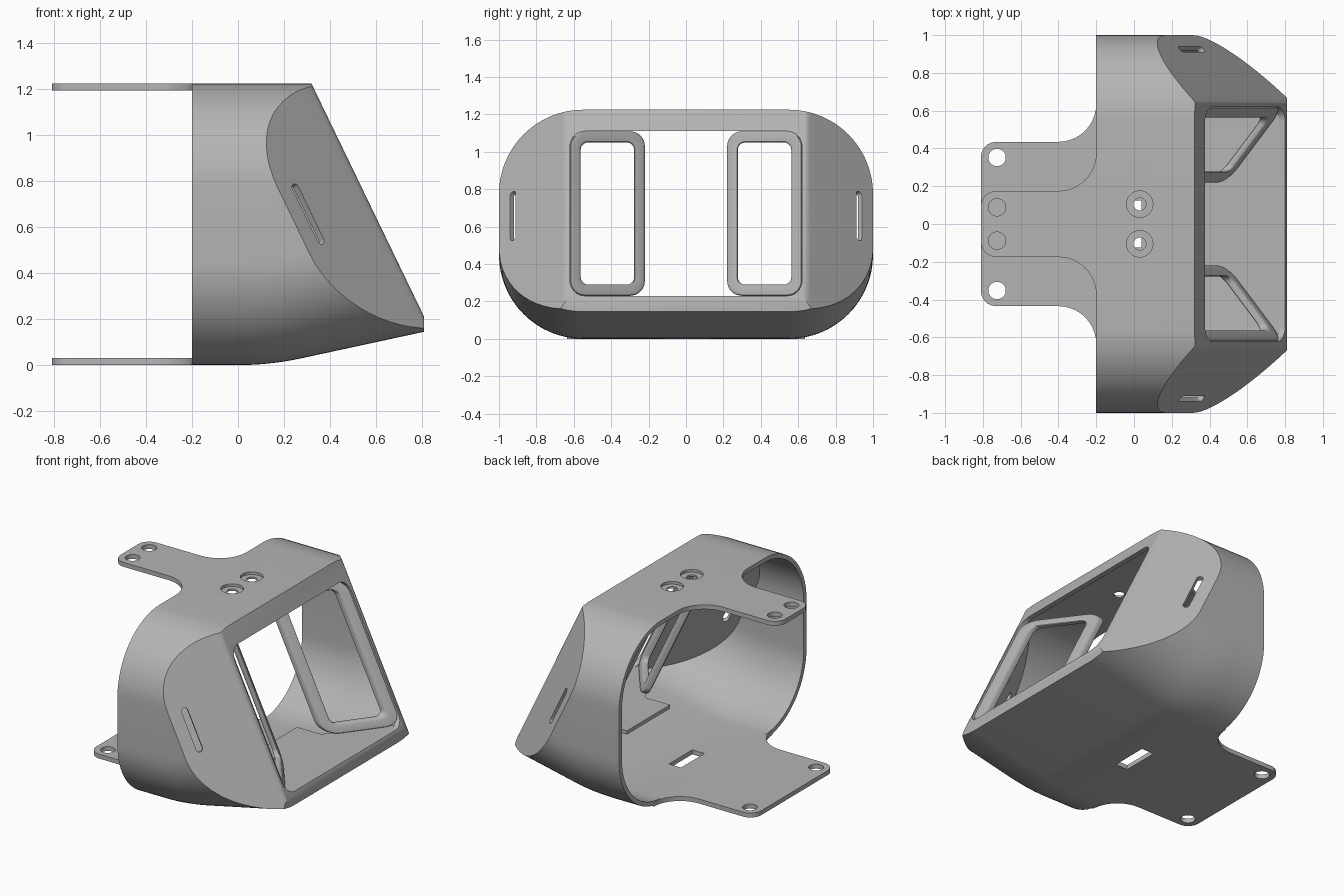
import bpy, bmesh
from math import sin, cos, pi, radians
from mathutils import Vector, Matrix

cube = bpy.data.objects.get("Cube")
if cube:
    bpy.data.objects.remove(cube)

grey = bpy.data.materials.new("plain_grey")
grey.use_nodes = True
grey.diffuse_color = (0.46, 0.46, 0.46, 1)
grey.node_tree.nodes["Principled BSDF"].inputs["Base Color"].default_value = (0.46, 0.46, 0.46, 1)

WALL = 0.03
SLOPE = 0.483          # forward lean of the front face
FOLD = 0.645           # half width where cheeks meet the front face
FRONT_N = Vector((1, 0, SLOPE)).normalized()


def front_x(z):
    return 0.32 + SLOPE * (1.225 - z)


def cheek_normal(side):
    return Vector((0.97, side, 0.97 * SLOPE)).normalized()


def arc(cx, cy, r, start, end, n=10):
    angles = [radians(start + (end - start) * i / n) for i in range(n + 1)]
    return [(cx + r * cos(a), cy + r * sin(a)) for a in angles]


def rounded_rect(a, b, r, n=8, cx=0, cy=0):
    pts = []
    for i, (sx, sy) in enumerate([(1, 1), (-1, 1), (-1, -1), (1, -1)]):
        pts += arc(cx + sx * (a - r), cy + sy * (b - r), r, i * 90, i * 90 + 90, n)
    return pts


def finish(bm, name):
    bmesh.ops.recalc_face_normals(bm, faces=bm.faces)
    mesh = bpy.data.meshes.new(name)
    bm.to_mesh(mesh)
    bm.free()
    mesh.materials.append(grey)
    ob = bpy.data.objects.new(name, mesh)
    bpy.context.collection.objects.link(ob)
    return ob


def activate(ob):
    bpy.ops.object.select_all(action='DESELECT')
    ob.select_set(True)
    bpy.context.view_layer.objects.active = ob


def smooth(ob):
    activate(ob)
    bpy.ops.object.shade_smooth_by_angle(angle=radians(30))


def loft(bm, rings):
    loops = [[bm.verts.new(p) for p in ring] for ring in rings]
    for a, b in zip(loops, loops[1:]):
        for i in range(len(a)):
            j = (i + 1) % len(a)
            bm.faces.new((a[i], a[j], b[j], b[i]))
    return loops


def prism(name, outline, low, high, matrix=Matrix()):
    bm = bmesh.new()
    loops = loft(bm, [[(x, y, z) for x, y in outline] for z in (low, high)])
    for loop in loops:
        bm.faces.new(loop)
    bm.transform(matrix)
    return finish(bm, name)


def cut(ob, *cutters):
    for c in cutters:
        c.hide_render = True
        mod = ob.modifiers.new("cut", 'BOOLEAN')
        mod.operation = 'DIFFERENCE'
        mod.solver = 'EXACT'
        mod.object = c
        activate(ob)
        bpy.ops.object.modifier_apply(modifier=mod.name)
        bpy.data.objects.remove(c)


def hole(x, y, r, low, high):
    return prism("hole_cutter", arc(x, y, r, 0, 348.75, 31), low, high)


def floor_z(x):
    # flat at the back, then curving into a straight rise
    if x <= 0:
        return 0
    return 0.386 * x * x if x < 0.28 else 0.145 + 0.216 * (x - 0.81)


def body(name, inset, start, fold_radius=0):
    """Lofted rounded section, trimmed by the front, nose and cheek planes."""
    bm = bmesh.new()
    r = 0.45 - inset
    rings = []
    for x in [start, 0] + [0.04 * i for i in range(1, 8)] + [0.9]:
        base = floor_z(x) + 0.45
        section = (arc(0.55, 0.775, r, 0, 90, 16) + arc(-0.55, 0.775, r, 90, 180, 16)
                   + arc(-0.55, base, r, 180, 270, 16) + arc(0.55, base, r, 270, 360, 16))
        rings.append([(x, y, z) for y, z in section])
    loops = loft(bm, rings)
    bm.faces.new(loops[0])
    bm.faces.new(loops[-1])
    planes = [(Vector((0.32, 0, 1.225)), FRONT_N), (Vector((0.81, 0, 0)), Vector((1, 0, 0)))]
    planes += [(Vector((0.32, s * FOLD, 1.225)), cheek_normal(s)) for s in (1, -1)]
    planes = [(co - no * inset, no) for co, no in planes]
    for co, no in planes:
        geom = bm.verts[:] + bm.edges[:] + bm.faces[:]
        res = bmesh.ops.bisect_plane(bm, geom=geom, dist=1e-5, plane_co=co, plane_no=no, clear_outer=True)
        edges = [e for e in res["geom_cut"] if isinstance(e, bmesh.types.BMEdge)]
        bmesh.ops.edgeloop_fill(bm, edges=edges)
    if fold_radius:
        def on(v, plane):
            return abs((v.co - plane[0]).dot(plane[1])) < 1e-4
        folds = [e for e in bm.edges if any(
            all(on(v, planes[0]) and on(v, p) for v in e.verts) for p in planes[2:])]
        bmesh.ops.bevel(bm, geom=folds, offset=fold_radius, segments=4, profile=0.5, affect='EDGES')
    return finish(bm, name)


# main hollow shell, open at the rear
shell = body("shell", 0, -0.2, 0.025)
cut(shell, body("cavity_cutter", WALL, -0.3))

# front window; local axes map to y, z, x
YZX = Matrix(((0, 0, 1, 0), (1, 0, 0, 0), (0, 1, 0, 0), (0, 0, 0, 1)))
cut(shell, prism("window_cutter", rounded_rect(0.62, 0.44, 0.08, cy=0.67), 0.25, 1.2, YZX))

# strap slits in both cheeks
for side in (1, -1):
    n = cheek_normal(side)
    d = Vector((SLOPE, 0, -1)).normalized()
    m = Matrix((d, n.cross(d), n)).transposed().to_4x4()
    m.translation = (0.3, side * 0.92, 0.655)
    cut(shell, prism("slit_cutter", rounded_rect(0.145, 0.02, 0.0195, 6), -0.1, 0.1, m))

# stepped screw holes in the roof and a slot in the floor
for y in (0.105, -0.105):
    cut(shell, hole(0.03, y, 0.07, 1.207, 1.3), hole(0.03, y, 0.033, 1.1, 1.31))
slot = [(-0.05, -0.125), (0.04, -0.125), (0.04, 0.125), (-0.05, 0.125)]
cut(shell, prism("slot_cutter", slot, -0.1, 0.1))
smooth(shell)


# rear mounting tabs with filleted roots
def tab(name, half, low, hole_y, hole_r):
    side = arc(-0.4, half + 0.2, 0.2, 0, -90) + arc(-0.73, half - 0.08, 0.08, 90, 180)
    outline = side + [(x, -y) for x, y in reversed(side)]
    ob = prism(name, outline, low, low + WALL)
    for y in (hole_y, -hole_y):
        cut(ob, hole(-0.725, y, hole_r, low - 0.1, low + 0.1))
    smooth(ob)


tab("upper_tab", 0.175, 1.195, 0.088, 0.046)
tab("lower_tab", 0.435, 0, 0.352, 0.046)

# angled frames running inwards from each side of the window
for side, label in ((1, "left"), (-1, "right")):
    outer = rounded_rect(0.2, 0.44, 0.08, cx=0.42, cy=0.67)
    inner = rounded_rect(0.143, 0.38, 0.04, cx=0.42, cy=0.67)
    rings = []
    for outline, back in ((outer, 0.005), (outer, 0.055), (inner, 0.055), (inner, 0.005)):
        rings.append([(front_x(z) - 0.75 * (0.62 - y) - back, side * y, z) for y, z in outline])
    bm = bmesh.new()
    loft(bm, rings + rings[:1])
    bmesh.ops.remove_doubles(bm, verts=bm.verts, dist=1e-5)
    frame = finish(bm, label + "_frame")
    bevel = frame.modifiers.new("soft_edges", 'BEVEL')
    bevel.width = 0.012
    bevel.segments = 3
    bevel.angle_limit = radians(40)
    activate(frame)
    bpy.ops.object.modifier_apply(modifier=bevel.name)
    smooth(frame)

# thin shelf between the frames, level with the window sill
shelf = [(0.28, -0.23), (0.46, -0.23), (0.76, -0.6), (0.785, -0.55),
         (0.785, 0.55), (0.76, 0.6), (0.46, 0.23), (0.28, 0.23)]
prism("window_shelf", shelf, 0.205, 0.23)
